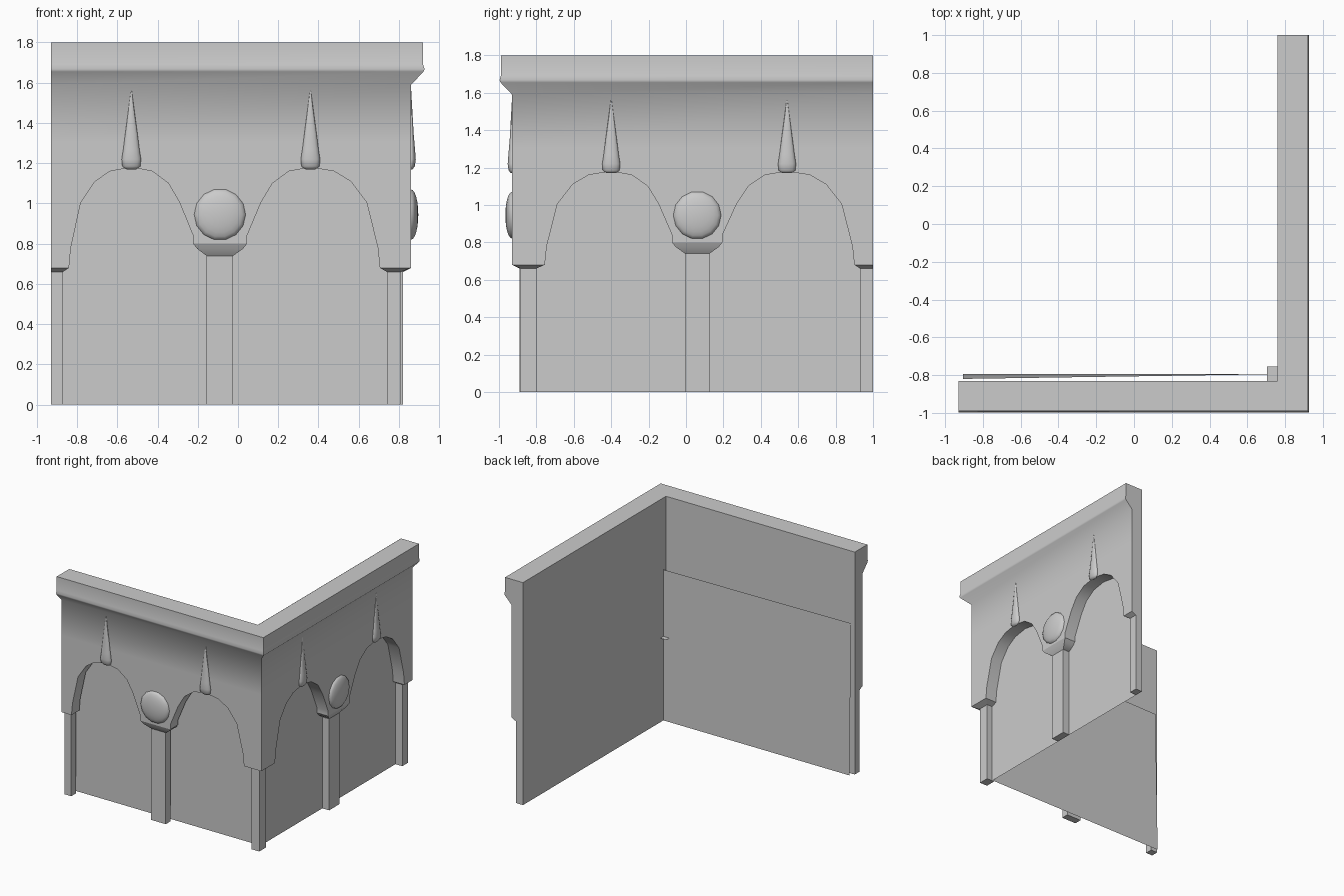
import bpy, bmesh, math

cube = bpy.data.objects.get("Cube")
if cube:
    bpy.data.objects.remove(cube)

stone = bpy.data.materials.new("grey stone")
stone.use_nodes = True
GREY = (0.6, 0.6, 0.6, 1)
stone.diffuse_color = GREY
stone.node_tree.nodes["Principled BSDF"].inputs["Base Color"].default_value = GREY

FACE_X, FACE_Y = 0.86, -0.93      # outer wall faces
DEPTH = 0.10                      # wall thickness
SPRING, FOOT, JOIN = 0.80, 0.68, 1.30


# Wall coordinates: s runs away from the corner, d points outward
def front(s, d, z):
    return (FACE_X - s, FACE_Y - d, z)


def side(s, d, z):
    return (FACE_X + d, FACE_Y + s, z)


def finish(name, bm, smooth=None):
    bmesh.ops.recalc_face_normals(bm, faces=bm.faces)
    mesh = bpy.data.meshes.new(name)
    bm.to_mesh(mesh)
    bm.free()
    mesh.materials.append(stone)
    ob = bpy.data.objects.new(name, mesh)
    bpy.context.collection.objects.link(ob)
    if smooth:
        bpy.ops.object.select_all(action='DESELECT')
        ob.select_set(True)
        bpy.context.view_layer.objects.active = ob
        bpy.ops.object.shade_smooth_by_angle(angle=math.radians(smooth))
    return ob


def loft(name, rings, smooth=None):
    """Skin closed rings of points and cap both ends."""
    bm = bmesh.new()
    rows = [[bm.verts.new(p) for p in ring] for ring in rings]
    n = len(rows[0])
    for a, b in zip(rows, rows[1:]):
        for i in range(n):
            j = (i + 1) % n
            bm.faces.new((a[i], a[j], b[j], b[i]))
    bm.faces.new(rows[0])
    bm.faces.new(rows[-1])
    bmesh.ops.remove_doubles(bm, verts=bm.verts, dist=0.0001)
    return finish(name, bm, smooth)


def rect(place, s0, s1, d0, d1, z):
    return [place(s, d, z) for s, d in ((s0, d0), (s1, d0), (s1, d1), (s0, d1))]


def sheet(name, points):
    bm = bmesh.new()
    bm.faces.new([bm.verts.new(p) for p in points])
    finish(name, bm)


# Half arches, from springing to crown, as (share of half width, height)
PIER_HALF = [(1.0, FOOT), (0.97, 0.78), (0.81, 1.005), (0.58, 1.11), (0.34, 1.16)]
COLUMN_HALF = [(1.0, SPRING), (1.0, 0.84), (0.78, 1.005), (0.6, 1.10), (0.34, 1.16)]


def arch(left, crown, right, left_half, right_half):
    pts = [(crown - t * (crown - left), z) for t, z in left_half]
    pts.append((crown, 1.18))
    pts += [(crown + t * (right - crown), z) for t, z in reversed(right_half)]
    return pts


def oval(place, s, z, width, out, n=14):
    angles = [2 * math.pi * i / n for i in range(n)]
    return [place(s + width * math.cos(a), out * math.sin(a), z) for a in angles]


def build_wing(label, place, arch1, arch2, column, length):
    # Arcade wall
    outline = [(0, FOOT)] + arch(*arch1, PIER_HALF, COLUMN_HALF)
    outline += arch(*arch2, COLUMN_HALF, PIER_HALF)
    outline += [(length, FOOT), (length, JOIN), (0, JOIN)]
    loft(label + "_arcade", [[place(s, d, z) for s, z in outline]
                             for d in (0, -DEPTH)], 35)
    # Central column with flared capital
    mid, half = column, 0.066
    loft(label + "_capital", [
        rect(place, arch1[2], arch2[0], 0, -DEPTH, SPRING),
        rect(place, arch1[2] + 0.02, arch2[0] - 0.02, -0.012, -DEPTH, 0.775),
        rect(place, mid - half, mid + half, -0.04, -DEPTH, 0.74)], 50)
    loft(label + "_column", [rect(place, mid - half, mid + half, -0.04, -DEPTH, z)
                             for z in (0, 0.74)])
    # End pillar under the last arch
    loft(label + "_end_pillar", [
        rect(place, arch2[2], length, 0, -DEPTH, FOOT),
        rect(place, arch2[2] + 0.03, length, -0.04, -DEPTH, 0.66),
        rect(place, arch2[2] + 0.03, length, -0.04, -DEPTH, 0)])
    # Round medallion above the column
    rings = []
    for k in range(7):
        a = math.pi / 2 * k / 6
        rings.append([place(mid + 0.128 * math.cos(a) * math.cos(b),
                            0.036 * math.sin(a),
                            0.945 + 0.128 * math.cos(a) * math.sin(b))
                      for b in [2 * math.pi * i / 14 for i in range(14)]])
    loft(label + "_medallion", rings, 60)
    # Tapering keystone drops over the crowns
    drop = [(1.17, 0.025, 0.008), (1.185, 0.045, 0.019), (1.22, 0.048, 0.024),
            (1.27, 0.04, 0.02), (1.35, 0.03, 0.013), (1.56, 0.002, 0.001)]
    for number, s in enumerate((arch1[1], arch2[1]), 1):
        loft(f"{label}_keystone_{number}",
             [oval(place, s, z, w, d) for z, w, d in drop], 60)


build_wing("front", front, (0.155, 0.50, 0.815), (1.083, 1.39, 1.70), 0.95, 1.79)
build_wing("side", side, (0.175, 0.53, 0.855), (1.125, 1.47, 1.83), 0.99, 1.93)

# Frieze and cornice, mitred round the corner
profile = [(0, JOIN), (0, 1.59), (0.062, 1.655), (0.067, 1.668), (0.06, 1.69),
           (0.06, 1.80), (-DEPTH, 1.80), (-DEPTH, JOIN)]
loft("cornice", [[front(1.79, d, z) for d, z in profile],
                 [(FACE_X + d, FACE_Y - d, z) for d, z in profile],
                 [side(1.93, d, z) for d, z in profile]], 60)

# Corner pillar with its bevelled head
loft("corner_pillar", [rect(front, 0, 0.155, 0, -0.175, FOOT),
                       rect(front, 0.05, 0.12, -0.045, -0.13, 0.66),
                       rect(front, 0.05, 0.12, -0.045, -0.13, 0)])

# Thin back panels closing the arches
sheet("front_back_panel", [(0.76, -0.795, 0), (-0.905, -0.795, 0),
                           (-0.905, -0.82, 1.22), (0.76, -0.795, 1.22)])
sheet("side_back_panel", [(0.759, -0.83, 0), (0.759, 1.0, 0),
                          (0.759, 1.0, 1.80), (0.759, -0.83, 1.80)])
